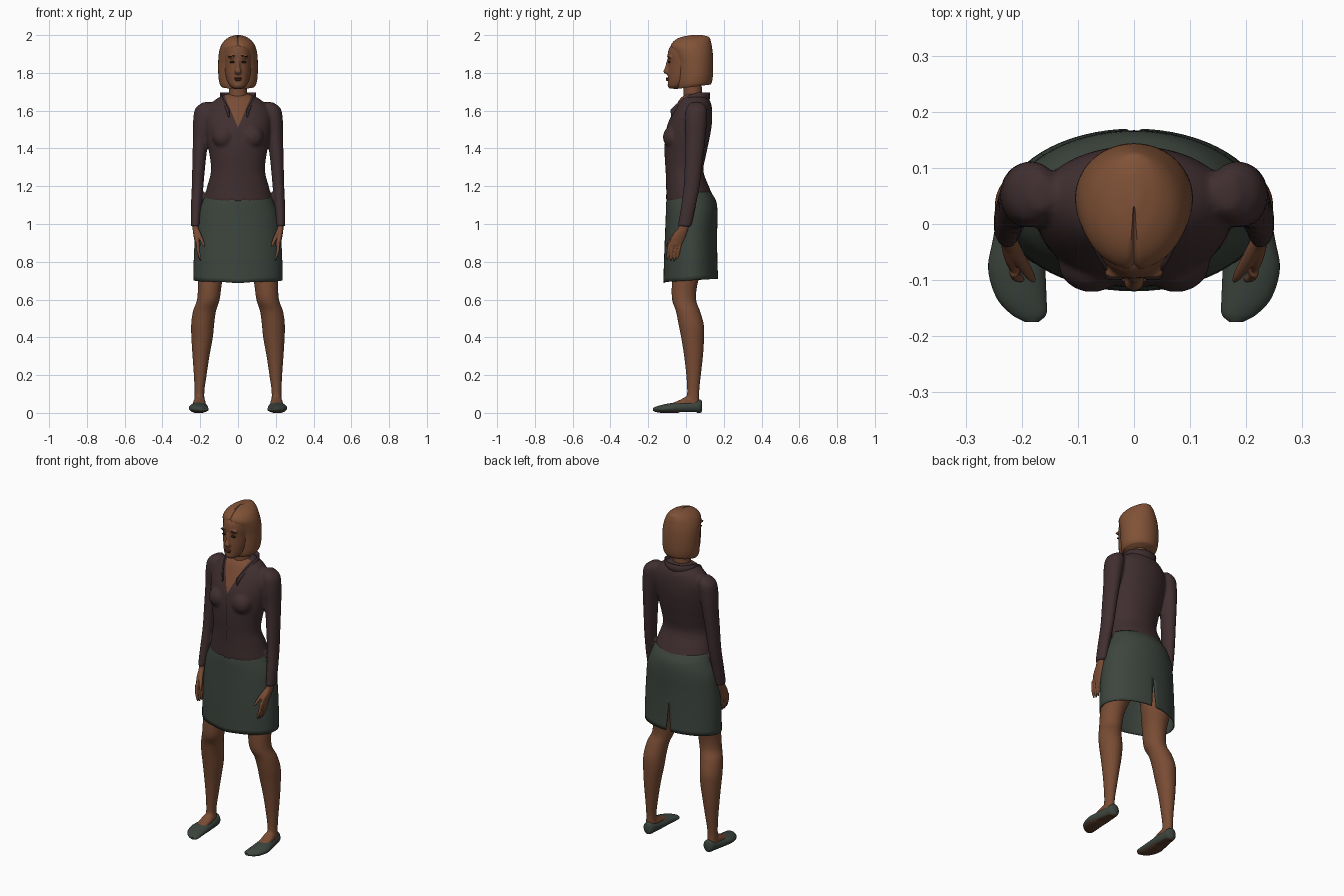
import bpy, bmesh, math
from mathutils import Vector, Matrix

cube = bpy.data.objects.get("Cube")
if cube:
    bpy.data.objects.remove(cube)


def material(name, rgb):
    m = bpy.data.materials.new(name)
    m.use_nodes = True
    m.diffuse_color = (*rgb, 1)
    m.node_tree.nodes["Principled BSDF"].inputs["Base Color"].default_value = (*rgb, 1)
    return m


SKIN = material("brown skin", (.19, .072, .034))
HAIR = material("chestnut hair", (.22, .085, .038))
BLOUSE = material("dark plum cloth", (.052, .028, .03))
GREEN = material("dark green cloth", (.046, .06, .048))
SOLE = material("brown sole", (.1, .045, .025))
DARK = material("near black", (.015, .009, .008))
LIPS = material("dark lips", (.12, .035, .022))


def spline(stations, steps):
    """Catmull-Rom interpolation of (x, y, z, radius, radius) stations."""
    s = [Vector(v) for v in stations]
    s = [s[0] * 2 - s[1]] + s + [s[-1] * 2 - s[-2]]
    out = []
    for a, b, c, d in zip(s, s[1:], s[2:], s[3:]):
        for i in range(steps):
            t = i / steps
            out.append((b * 2 + (c - a) * t + (a * 2 - b * 5 + c * 4 - d) * t ** 2
                        + (b * 3 - a - c * 3 + d) * t ** 3) * .5)
    return out + [s[-2]]


def tube(bm, stations, side=1, along="z", n=32, steps=5, caps=True):
    """Elliptical sections lofted along z or y."""
    rings = []
    for x, y, z, a, b in spline(stations, steps):
        a, b = max(a, .001), max(b, .001)
        ring = []
        for i in range(n):
            t = math.tau * i / n
            u, v = a * math.cos(t), b * math.sin(t)
            co = (x + u, y + v, z) if along == "z" else (x + u, y, z + v)
            ring.append(bm.verts.new((co[0] * side, co[1], co[2])))
        rings.append(ring)
    for p, q in zip(rings, rings[1:]):
        for i in range(n):
            bm.faces.new((p[i], p[i - 1], q[i - 1], q[i]))
    if caps:
        bm.faces.new(rings[0])
        bm.faces.new(rings[-1])


def ball(bm, centre, radii, tilt=0):
    m = Matrix.Translation(centre) @ Matrix.Rotation(tilt, 4, "Y") @ Matrix.Diagonal((*radii, 1))
    bmesh.ops.create_uvsphere(bm, u_segments=24, v_segments=14, radius=1, matrix=m)


def finish(name, bm, *mats, angle=50):
    bmesh.ops.recalc_face_normals(bm, faces=bm.faces)
    me = bpy.data.meshes.new(name)
    bm.to_mesh(me)
    bm.free()
    me.shade_smooth()
    me.set_sharp_from_angle(angle=math.radians(angle))
    ob = bpy.data.objects.new(name, me)
    bpy.context.scene.collection.objects.link(ob)
    for m in mats:
        me.materials.append(m)
    return ob


def fuse(ob, voxel, rounds):
    """Melt overlapping solids into one smooth skin."""
    r = ob.modifiers.new("fuse", "REMESH")
    r.mode, r.voxel_size, r.use_smooth_shade = "VOXEL", voxel, True
    s = ob.modifiers.new("soften", "SMOOTH")
    s.factor, s.iterations = .5, rounds


def slice_mesh(bm, test, point, normal):
    faces = [f for f in bm.faces if test(f.calc_center_median())]
    geom = set(faces)
    for f in faces:
        geom.update(f.verts)
        geom.update(f.edges)
    bmesh.ops.bisect_plane(bm, geom=list(geom), plane_co=point, plane_no=normal)


# Blouse: torso, bust and sleeves fused together
bm = bmesh.new()
tube(bm, [(0, .025, 1.12, .183, .13), (0, .008, 1.2, .163, .113), (0, -.008, 1.28, .143, .1),
          (0, -.004, 1.36, .15, .109), (0, .005, 1.44, .165, .117), (0, .018, 1.52, .175, .118),
          (0, .032, 1.58, .175, .107), (0, .042, 1.63, .15, .093), (0, .045, 1.665, .11, .075),
          (0, .05, 1.69, .06, .045)], n=48)
for s in (-1, 1):
    ball(bm, (.075 * s, -.07, 1.46), (.06, .052, .06))
    tube(bm, [(.165, .055, 1.645, .02, .03), (.18, .055, 1.61, .047, .055), (.19, .052, 1.54, .048, .058),
              (.198, .05, 1.45, .041, .053), (.207, .04, 1.32, .035, .047), (.214, .03, 1.2, .031, .043),
              (.222, .01, 1.08, .028, .039), (.226, -.008, .985, .024, .037)], s)
blouse = finish("blouse", bm, BLOUSE, SKIN, DARK)
fuse(blouse, .008, 5)
baked = bpy.data.meshes.new_from_object(blouse.evaluated_get(bpy.context.evaluated_depsgraph_get()))
blouse.modifiers.clear()

# Open neckline and front closure cut into the blouse
bm = bmesh.new()
bm.from_mesh(baked)
NECK, SLOPE = 1.51, .42
for s in (-1, 1):
    slice_mesh(bm, lambda c: c.y < .03 and c.z > NECK - .02 and abs(c.x) < .12, (0, 0, NECK), (s, 0, -SLOPE))
    slice_mesh(bm, lambda c: c.y < -.05 and c.z < NECK + .02 and abs(c.x) < .02, (.0012 * s, 0, 0), (1, 0, 0))
for f in bm.faces:
    c = f.calc_center_median()
    f.smooth = True
    f.material_index = 0
    if c.y < .02 and c.z > NECK and abs(c.x) < (c.z - NECK) * SLOPE:
        f.material_index = 1
    elif c.y < -.05 and c.z < NECK and abs(c.x) < .0012:
        f.material_index = 2
bm.to_mesh(blouse.data)
bm.free()

# Collar: open flared band that drops into the neckline
bm = bmesh.new()
rows = []
for i in range(49):
    t = i / 24 - 1
    drop = max(0, abs(t) - .5) ** 2 * .36
    row = []
    for h in (0, .5, 1):
        grow = 1 + .06 * h
        row.append(bm.verts.new((math.sin(t * 2.6) * .084 * grow,
                                 .045 + math.cos(t * 2.6) * .072 * grow - drop * .65,
                                 1.638 + .058 * h - drop)))
    rows.append(row)
for p, q in zip(rows, rows[1:]):
    for j in (0, 1):
        bm.faces.new((p[j], q[j], q[j + 1], p[j + 1]))
finish("collar", bm, BLOUSE).modifiers.new("cloth", "SOLIDIFY").thickness = .007

# Skirt: open tube with a slit at the back
bm = bmesh.new()
tube(bm, [(0, .022, 1.17, .168, .11), (0, .028, 1.12, .188, .132), (0, .03, 1.05, .214, .137),
          (0, .027, .95, .226, .138), (0, .025, .82, .234, .141), (0, .025, .7, .235, .145)],
     n=64, caps=False)
for v in bm.verts:
    if v.co.z < .75:
        v.co.z += v.co.y * .06 - .006 * max(0, 1 - abs(v.co.x) * 12) * (v.co.y < 0)
TOP, WIDEN = .88, .09
for s in (-1, 1):
    slice_mesh(bm, lambda c: c.y > .1 and c.z < TOP + .03, (0, 0, TOP), (s, 0, WIDEN))
gap = [f for f in bm.faces if f.calc_center_median().y > .1
       and abs(f.calc_center_median().x) < (TOP - f.calc_center_median().z) * WIDEN]
bmesh.ops.delete(bm, geom=gap, context="FACES")
finish("skirt", bm, GREEN).modifiers.new("cloth", "SOLIDIFY").thickness = .005

# Legs, shoes, feet and hands on both sides
for s, word in ((1, "left"), (-1, "right")):
    bm = bmesh.new()
    tube(bm, [(.125, .03, .95, .085, .09), (.135, .02, .8, .078, .085), (.148, -.006, .69, .064, .069),
              (.157, -.01, .6, .06, .064), (.177, .01, .54, .061, .064), (.187, .027, .47, .061, .067),
              (.19, .035, .4, .057, .061), (.196, .04, .3, .045, .05), (.2, .04, .2, .034, .039),
              (.204, .038, .11, .026, .032), (.204, .035, .04, .029, .036)], s)
    tube(bm, [(.203, .06, .05, .025, .03), (.204, .01, .055, .032, .034),
              (.205, -.03, .047, .034, .023), (.205, -.08, .036, .03, .013)], s, "y")
    fuse(finish(word + "_leg", bm, SKIN), .007, 4)

    bm = bmesh.new()
    tube(bm, [(.2, .086, .035, .01, .022), (.2, .075, .035, .03, .035), (.202, .03, .031, .038, .033),
              (.206, -.03, .028, .046, .031), (.209, -.08, .025, .051, .027), (.201, -.13, .021, .045, .021),
              (.188, -.16, .019, .032, .014), (.182, -.175, .018, .012, .007)], s, "y")
    for v in bm.verts:
        v.co.z = max(v.co.z, .006 if -.06 < -v.co.y < .04 else 0)
    bmesh.ops.recalc_face_normals(bm, faces=bm.faces)
    for f in bm.faces:
        f.material_index = int(f.normal.z < -.75 and f.calc_center_median().z < .02)
    finish(word + "_shoe", bm, GREEN, SOLE)

    bm = bmesh.new()
    tube(bm, [(.226, -.008, 1.01, .017, .025), (.224, -.018, .97, .016, .029),
              (.219, -.04, .93, .015, .037), (.211, -.058, .885, .013, .035)], s, n=20)
    for i in range(4):
        y = -.03 - .0185 * i
        tip = .8 + .006 * abs(i - 1.5)
        tube(bm, [(.214, y, .9, .009, .0095), (.211, y - .008, .86, .0085, .0085),
                  (.203, y - .012, tip + .02, .007, .0075), (.198, y - .014, tip, .004, .004)], s, n=14)
    tube(bm, [(.218, -.03, .975, .01, .014), (.203, -.062, .94, .011, .013),
              (.188, -.087, .905, .009, .011), (.179, -.1, .88, .005, .006)], s, n=14)
    fuse(finish(word + "_hand", bm, SKIN), .0035, 3)

# Head and neck with nose, chin and cheeks
bm = bmesh.new()
tube(bm, [(0, -.06, 1.716, .022, .026), (0, -.05, 1.731, .042, .045), (0, -.03, 1.76, .058, .066),
          (0, -.013, 1.8, .068, .083), (0, .002, 1.85, .074, .096), (0, .01, 1.9, .076, .107),
          (0, .015, 1.94, .068, .098), (0, .02, 1.965, .04, .06)], n=48)
tube(bm, [(0, .025, 1.6, .07, .05), (0, .035, 1.66, .053, .05), (0, .035, 1.72, .048, .049),
          (0, .03, 1.79, .05, .05)])
tube(bm, [(0, -.098, 1.793, .012, .009), (0, -.105, 1.806, .018, .015),
          (0, -.098, 1.83, .011, .013), (0, -.092, 1.87, .009, .009)], n=20)
ball(bm, (0, -.08, 1.735), (.022, .018, .017))
for s in (-1, 1):
    ball(bm, (.03 * s, -.087, 1.885), (.024, .012, .008))
fuse(finish("head", bm, SKIN), .005, 3)

# Eyes, brows and mouth
bm = bmesh.new()
for s in (-1, 1):
    ball(bm, (.031 * s, -.089, 1.857), (.014, .006, .0055), .08 * s)
    ball(bm, (.033 * s, -.095, 1.888), (.018, .005, .0025), .12 * s)
finish("eyes_and_brows", bm, DARK)
bm = bmesh.new()
ball(bm, (0, -.099, 1.772), (.022, .008, .0045))
ball(bm, (0, -.098, 1.763), (.018, .009, .006))
finish("lips", bm, LIPS)

# Bobbed hair with a centre parting and a hem that rises to the back
bm = bmesh.new()
tube(bm, [(0, .043, 1.715, .088, .088), (0, .044, 1.735, .098, .094), (0, .046, 1.78, .104, .097),
          (0, .045, 1.85, .105, .099), (0, .037, 1.9, .102, .105), (0, .028, 1.94, .092, .109),
          (0, .034, 1.97, .073, .097), (0, .048, 1.99, .045, .073), (0, .058, 2, .014, .03)], n=56)
for v in bm.verts:
    x, y, z = v.co
    if z < 1.85:
        v.co.z += (y + .05) * .13 * (1.85 - z) / .135
    if abs(x) < .001 and z > 1.93 and y < .085:
        v.co += Vector((0, .005, -.007))
finish("hair", bm, HAIR, angle=60)
